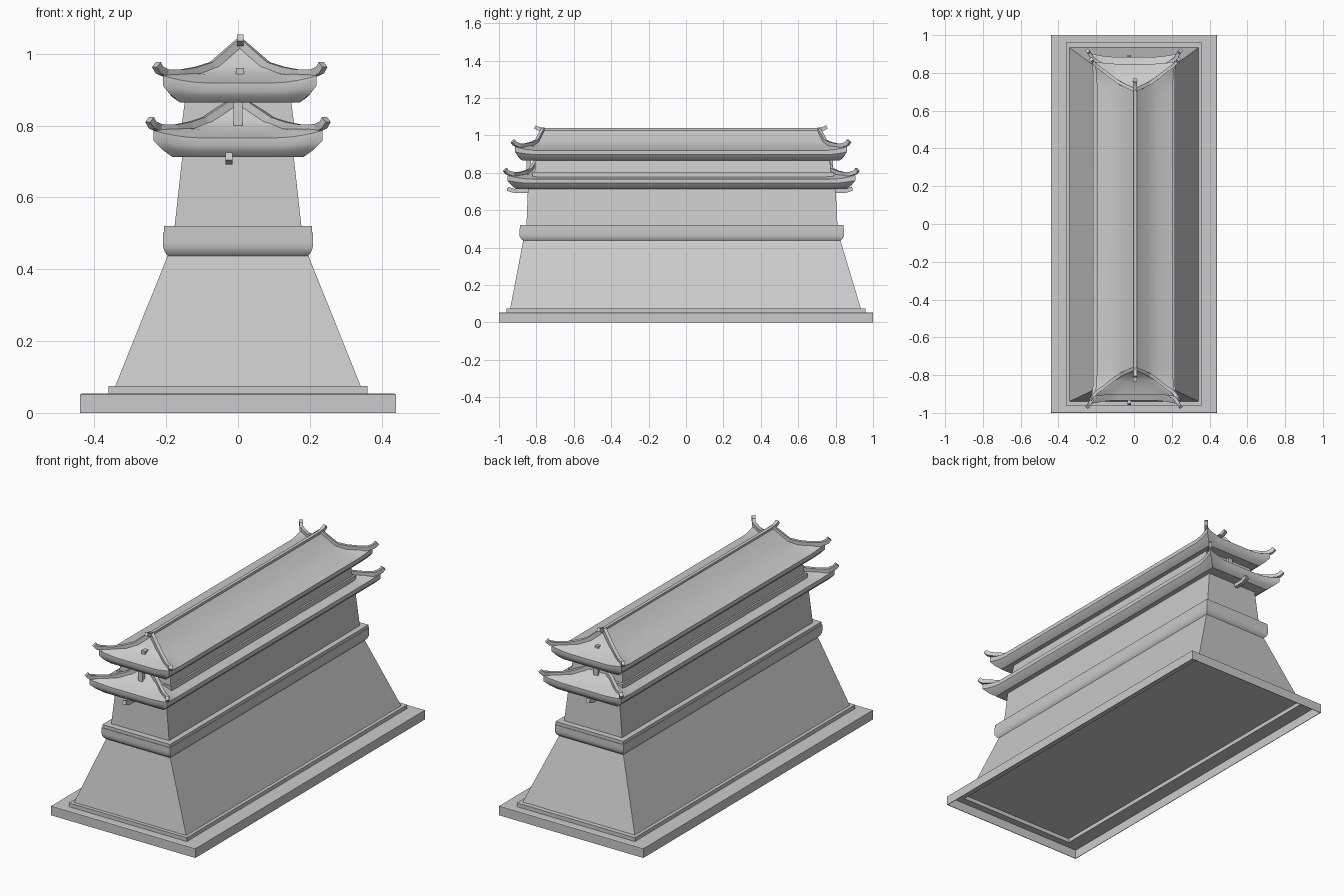
import bpy, bmesh, math
from mathutils import Vector

cube = bpy.data.objects.get("Cube")
if cube:
    bpy.data.objects.remove(cube)

grey = bpy.data.materials.new("stone grey")
grey.use_nodes = True
COLOUR = (0.6, 0.6, 0.6, 1)
grey.diffuse_color = COLOUR
grey.node_tree.nodes["Principled BSDF"].inputs["Base Color"].default_value = COLOUR


def finish(name, bm, smooth=False):
    bmesh.ops.recalc_face_normals(bm, faces=bm.faces)
    mesh = bpy.data.meshes.new(name)
    bm.to_mesh(mesh)
    bm.free()
    mesh.materials.append(grey)
    obj = bpy.data.objects.new(name, mesh)
    bpy.context.collection.objects.link(obj)
    if smooth:
        bpy.ops.object.select_all(action='DESELECT')
        obj.select_set(True)
        bpy.context.view_layer.objects.active = obj
        bpy.ops.object.shade_smooth_by_angle(angle=math.radians(35))
    return obj


def ring(hx, y0, y1, z, flare=0, lift=0, reach=0.11):
    """Rectangle outline whose corners can sweep outwards and upwards."""
    cy, hy = (y0 + y1) / 2, (y1 - y0) / 2

    def side(half):
        length = min(reach, half * 0.8)
        ends = [-half + length * i / 5 for i in range(6)]
        return ends + [-e for e in reversed(ends)]

    def sweep(half, t):
        return max(0, 1 - (half - abs(t)) / reach) ** 2

    pts = []
    for sx, sy in ((1, 0), (0, 1), (-1, 0), (0, -1)):
        half = hy if sx else hx
        for t in side(half)[:-1]:
            k = sweep(half, t)
            out = (hx if sx else hy) + flare * k
            along = t + math.copysign(flare * k, t)
            pts.append(Vector((sx * out - sy * along, cy + sy * out + sx * along, z + lift * k)))
    return pts


def box_ring(hx, y0, y1, z):
    return [Vector(p) for p in ((hx, y0, z), (hx, y1, z), (-hx, y1, z), (-hx, y0, z))]


def loft(name, rings, smooth=False):
    bm = bmesh.new()
    loops = [[bm.verts.new(p) for p in r] for r in rings]
    n = len(loops[0])
    for a, b in zip(loops, loops[1:]):
        for i in range(n):
            j = (i + 1) % n
            bm.faces.new((a[i], a[j], b[j], b[i]))
    bm.faces.new(loops[0])
    bm.faces.new(loops[-1])
    return finish(name, bm, smooth)


def tower(name, *levels, smooth=False):
    return loft(name, [box_ring(*lv) for lv in levels], smooth)


def strip(name, path, width, height):
    """Rectangular bar following a path, kept upright."""
    pts = [Vector(p) for p in path]
    sections = []
    for i, p in enumerate(pts):
        d = pts[min(i + 1, len(pts) - 1)] - pts[max(i - 1, 0)]
        s = Vector((-d.y, d.x, 0)).normalized() * width / 2
        u = d.cross(s).normalized() * height / 2
        sections.append([p + s + u, p - s + u, p - s - u, p + s - u])
    return loft(name, sections)


# Stepped base, a thin shell that is hollow underneath
tower("stepped_base", (.357, -.957, .957, .072), (.357, -.957, .957, .05),
      (.437, -.997, .997, .05), (.437, -.997, .997, 0), (.44, -1, 1, 0),
      (.44, -1, 1, .051), (.435, -.995, .995, .054), (.36, -.96, .96, .054),
      (.36, -.96, .96, .075))

# Battered lower body, band with a raised lip, upper body
tower("lower_body", (.342, -.94, .935, .074), (.195, -.87, .825, .44))
tower("band", (.195, -.87, .825, .437), (.203, -.882, .837, .447), (.208, -.889, .844, .46),
      (.209, -.89, .845, .475), (.209, -.89, .845, .503), (.206, -.887, .842, .503),
      (.206, -.887, .842, .52), smooth=True)
tower("upper_body", (.177, -.853, .81, .515), (.155, -.845, .8, .715))
tower("clerestory_ledge", (.168, -.82, .79, .76), (.166, -.82, .79, .803))
tower("clerestory_wall", (.158, -.81, .775, .79), (.148, -.805, .77, .87))


def roof(name, z, cx, hx, y0, y1, gable_x, inset, rise, flare):
    """Curved hip-and-gable roof with thick eaves and curling hip ridges."""
    a, b = y0, y1
    top = z + .1
    apex = top + rise
    body = loft(name, [
        ring(hx - .034, a + .026, b - .026, z),
        ring(hx - .012, a + .008, b - .008, z + .016, flare * .5, .008),
        ring(hx, a, b, z + .032, flare, .014),
        ring(hx, a, b, z + .054, flare, .02),
        ring(hx * .8, a + .035, b - .035, z + .064, .005, .016),
        ring((hx * .8 + gable_x) / 2, a + .07, b - .07, z + .08),
        ring(gable_x, a + inset, b - inset, top),
        ring(.005, a + inset + .035, b - inset - .035, apex),
    ], True)
    body.location.x = cx
    for end, y, s in (("front", a, 1), ("back", b, -1)):
        for label, sx in (("left", 1), ("right", -1)):
            ridge = strip(f"{name}_hip_ridge_{end}_{label}", [
                (sx * (hx + .03), y - s * (flare + .012), z + .105),
                (sx * (hx + .022), y - s * (flare + .002), z + .09),
                (sx * (hx + .003), y + s * .01, z + .081),
                (sx * hx * .8, y + s * .04, z + .08),
                (sx * (hx * .8 + gable_x) / 2, y + s * .075, z + .088),
                (sx * gable_x, y + s * inset, top + .002),
                (0, y + s * (inset + .035), apex + .002)], .018, .022)
            ridge.location.x = cx


roof("lower_roof", .712, 0, .216, -.935, .885, .09, .105, .06, .02)
roof("upper_roof", .865, .005, .202, -.902, .848, .075, .105, .065, .012)

# Top ridge with upturned ends
strip("top_ridge", [(.006, -.808, 1.045), (.006, -.79, 1.036), (.006, -.76, 1.028),
                    (.006, .705, 1.028), (.006, .735, 1.036), (.006, .753, 1.045)], .018, .02)

# Beam ends under the eaves, on the gables and between the roofs
for end, y, s in (("front", -.9, -1), ("back", .835, 1)):
    strip(f"eave_beam_{end}", [(-.025, y - s * .06, .703), (-.025, y + s * .02, .703),
                               (-.025, y + s * .055, .715)], .02, .022)
    strip(f"gable_beam_{end}", [(.006, y - s * .1, .951), (.006, y - s * .066, .951)], .022, .02)
    inner = y - s * .06
    tower(f"gable_post_{end}", (.013, inner - .012, inner + .012, .8),
          (.013, inner - .012, inner + .012, .87))
